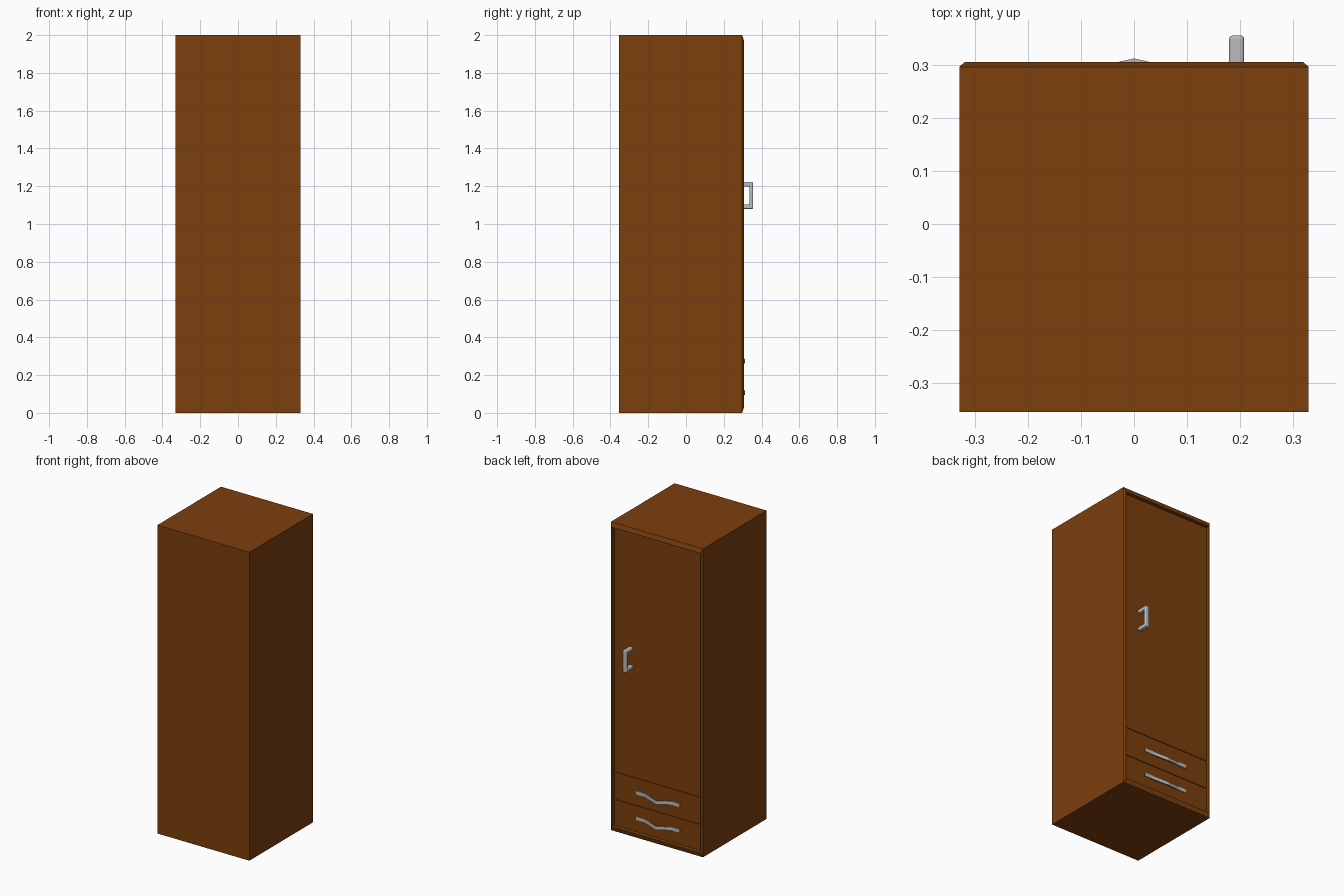
import bpy, bmesh

if "Cube" in bpy.data.objects:
    bpy.data.objects.remove(bpy.data.objects["Cube"])


def material(name, rgb, rough):
    m = bpy.data.materials.new(name)
    m.use_nodes = True
    m.diffuse_color = (*rgb, 1)
    node = m.node_tree.nodes["Principled BSDF"]
    node.inputs["Base Color"].default_value = (*rgb, 1)
    node.inputs["Roughness"].default_value = rough
    return m


wood = material("brown wood", (0.2, 0.05, 0.004), 0.7)
metal = material("light grey metal", (0.5, 0.5, 0.5), 0.4)


def finish(name, bm, mat):
    bmesh.ops.recalc_face_normals(bm, faces=bm.faces)
    mesh = bpy.data.meshes.new(name)
    bm.to_mesh(mesh)
    bm.free()
    mesh.materials.append(mat)
    obj = bpy.data.objects.new(name, mesh)
    bpy.context.collection.objects.link(obj)
    return obj


def loft(name, rings, mat):
    """Join rectangles (half width, bottom, top, y) into a closed solid."""
    bm = bmesh.new()
    loops = [[bm.verts.new((x, y, z)) for x, z in
              ((-w, lo), (w, lo), (w, hi), (-w, hi))] for w, lo, hi, y in rings]
    bm.faces.new(loops[0])
    bm.faces.new(loops[-1])
    for a, b in zip(loops, loops[1:]):
        for i in range(4):
            j = (i + 1) % 4
            bm.faces.new((a[i], a[j], b[j], b[i]))
    return finish(name, bm, mat)


def prism(name, points, offset, mat):
    """Extrude a flat outline along an offset vector."""
    bm = bmesh.new()
    face = bm.faces.new([bm.verts.new(p) for p in points])
    out = bmesh.ops.extrude_face_region(bm, geom=[face])
    bmesh.ops.translate(bm, vec=offset,
                        verts=[v for v in out["geom"] if isinstance(v, bmesh.types.BMVert)])
    return finish(name, bm, mat)


def soften(obj, width, segments):
    mod = obj.modifiers.new("soft edges", "BEVEL")
    mod.width = width
    mod.segments = segments


# Cabinet carcass: chamfered rim around a shallow recess
FLOOR, PANEL, RIM = 0.28, 0.285, 0.306
loft("cabinet_body", [(0.33, 0, 2, -0.355), (0.33, 0, 2, 0.297),
                      (0.32, 0.026, 1.974, RIM), (0.317, 0.03, 1.97, RIM),
                      (0.317, 0.03, 1.97, FLOOR)], wood)

# Door and drawer fronts set into the recess
for name, low, high in (("door", 0.389, 1.968),
                        ("upper_drawer", 0.203, 0.377),
                        ("lower_drawer", 0.032, 0.199)):
    loft(name, [(0.315, low, high, FLOOR - 0.005), (0.315, low, high, PANEL)], wood)

# Door pull: square bracket outline with softened edges
y0, y1, bar = PANEL - 0.003, 0.356, 0.02
z0, z1, arm = 1.08, 1.222, 0.024
outline = [(y0, z0), (y1, z0), (y1, z1), (y0, z1), (y0, z1 - arm),
           (y1 - bar, z1 - arm), (y1 - bar, z0 + arm), (y0, z0 + arm)]
pull = prism("door_handle", [(0.18, y, z) for y, z in outline], (0.028, 0, 0), metal)
soften(pull, 0.006, 3)

# Drawer pulls: flat strips bowed outward and dipping in the middle
steps = [i * 0.0195 for i in range(-8, 9)]
for name, height in (("upper_drawer_handle", 0.276), ("lower_drawer_handle", 0.11)):
    bow = {x: max(0, 1 - abs(x) / 0.1) for x in steps}
    front = [(x, PANEL + 0.005 + 0.023 * bow[x], height) for x in steps]
    back = [(x, y - 0.008, z) for x, y, z in reversed(front)]
    strip = prism(name, front + back, (0, 0, 0.022), metal)
    for v in strip.data.vertices:
        v.co.z -= 0.014 * max(0, 1 - abs(v.co.x) / 0.1)
